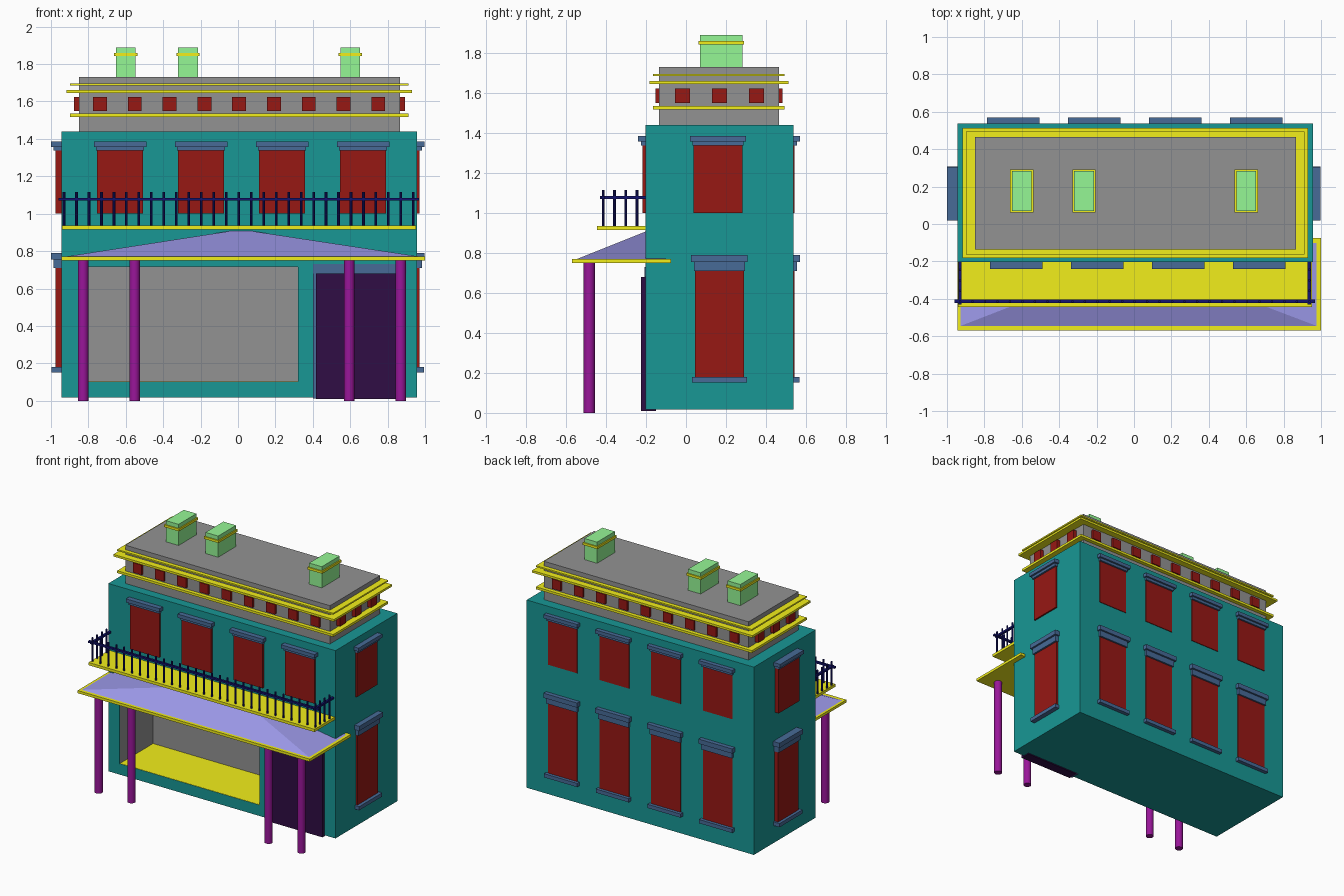
import bpy, bmesh

if "Cube" in bpy.data.objects:
    bpy.data.objects.remove(bpy.data.objects["Cube"])


def material(name, r, g, b):
    m = bpy.data.materials.new(name)
    m.diffuse_color = (r, g, b, 1)
    m.use_nodes = True
    m.node_tree.nodes["Principled BSDF"].inputs["Base Color"].default_value = m.diffuse_color
    return m


TEAL = material("teal", 0.009, 0.31, 0.3)
RED = material("red", 0.31, 0.009, 0.007)
YELLOW = material("yellow", 0.89, 0.86, 0.011)
SLATE = material("slate", 0.063, 0.145, 0.31)
NAVY = material("navy", 0.006, 0.006, 0.16)
PURPLE = material("purple", 0.32, 0.008, 0.32)
LILAC = material("lilac", 0.34, 0.325, 0.83)
GREEN = material("green", 0.3, 0.93, 0.3)
DARK = material("dark", 0.029, 0.004, 0.058)
GREY = material("grey", 0.29, 0.29, 0.29)


def finish(name, bm, mat=None):
    bmesh.ops.recalc_face_normals(bm, faces=bm.faces)
    me = bpy.data.meshes.new(name)
    bm.to_mesh(me)
    bm.free()
    ob = bpy.data.objects.new(name, me)
    bpy.context.collection.objects.link(ob)
    if mat:
        me.materials.append(mat)
    return ob


def box(name, x0, x1, y0, y1, z0, z1, mat=None):
    bm = bmesh.new()
    bmesh.ops.create_cube(bm, size=1)
    for v in bm.verts:
        v.co = (x1 if v.co.x > 0 else x0, y1 if v.co.y > 0 else y0, z1 if v.co.z > 0 else z0)
    return finish(name, bm, mat)


def post(name, x, y, z0, z1, r, sides, mat):
    bpy.ops.mesh.primitive_cylinder_add(vertices=sides, radius=r, depth=z1 - z0,
                                        location=(x, y, (z0 + z1) / 2))
    ob = bpy.context.object
    ob.name = name
    ob.data.materials.append(mat)
    bpy.ops.object.shade_smooth_by_angle()
    return ob


def wall_box(name, side, bounds, u, half, depth, z0, z1, mat):
    """Box set into one wall of a block; u is the position along that wall."""
    x0, x1, y0, y1 = bounds
    span = {"front": (u - half, u + half, y0 - depth, y0 + 0.02),
            "back": (u - half, u + half, y1 - 0.02, y1 + depth),
            "left": (x0 - depth, x0 + 0.02, u - half, u + half),
            "right": (x1 - 0.02, x1 + depth, u - half, u + half)}[side]
    return box(f"{side}_{name}", *span, z0, z1, mat)


# Main block with a shopfront recess
BODY = (-0.945, 0.958, -0.202, 0.538)
body = box("main_block", *BODY, 0.018, 1.44, TEAL)
cutter = box("recess_cutter", -0.85, 0.322, -0.4, 0.2, 0.1, 0.717)
cutter.hide_render = True
cutter.hide_viewport = True
cut = body.modifiers.new("recess", "BOOLEAN")
cut.object = cutter
cut.solver = "EXACT"

# Recess lining
box("recess_floor", -0.852, 0.324, -0.2, 0.2, 0.09, 0.102, YELLOW)
box("recess_back_wall", -0.852, 0.324, 0.195, 0.205, 0.1, 0.72, GREY)
box("recess_left_wall", -0.86, -0.848, -0.2, 0.197, 0.1, 0.72, GREY)
box("recess_right_wall", 0.32, 0.332, -0.2, 0.197, 0.1, 0.72, GREY)
box("recess_ceiling", -0.852, 0.324, -0.2, 0.197, 0.715, 0.725, GREY)

# Door
box("door_frame", 0.4, 0.9, -0.207, -0.15, 0.68, 0.73, SLATE)
box("door_jamb", 0.402, 0.416, -0.212, -0.15, 0.012, 0.68, SLATE)
box("door", 0.416, 0.865, -0.225, -0.15, 0.01, 0.68, DARK)

# Windows: pane depth and lintel depth differ per wall
DEPTHS = {"front": (0.015, 0.038), "back": (0.005, 0.032),
          "left": (0.03, 0.055), "right": (0.012, 0.04)}


def window(side, u, upper):
    pane, lintel = DEPTHS[side]
    z0, z1, z2, z3 = (1.0, 1.338, 1.358, 1.385) if upper else (0.18, 0.71, 0.755, 0.79)
    wall_box("window", side, BODY, u, 0.123, pane, z0, z1, RED)
    wall_box("lintel", side, BODY, u, 0.128, lintel - 0.014, z1, z2, SLATE)
    wall_box("lintel_cap", side, BODY, u, 0.141, lintel, z2, z3, SLATE)
    if not upper:
        wall_box("sill", side, BODY, u, 0.138, lintel - 0.003, 0.152, 0.18, SLATE)


for i in range(4):
    window("front", -0.63 + 0.433 * i, True)
    for upper in (True, False):
        window("back", -0.645 + 0.433 * i, upper)
for side in ("left", "right"):
    window(side, 0.16, True)
    window(side, 0.167, False)

# Attic storey with cornices and dentils
ATTIC = (-0.85, 0.865, -0.135, 0.465)
box("attic", *ATTIC, 1.43, 1.73, GREY)
for z0, z1, e in ((1.517, 1.535, 0.047), (1.645, 1.661, 0.066), (1.685, 1.696, 0.047)):
    x0, x1, y0, y1 = ATTIC
    box("cornice", x0 - e, x1 + e, y0 - e + 0.018, y1 + e - 0.018, z0, z1, YELLOW)
for i in range(9):
    for side in ("front", "back"):
        wall_box("dentil", side, ATTIC, -0.738 + 0.186 * i, 0.037, 0.017, 1.55, 1.624, RED)
for i in range(3):
    for side in ("left", "right"):
        wall_box("dentil", side, ATTIC, -0.018 + 0.185 * i, 0.037, 0.028, 1.55, 1.624, RED)

# Chimneys
for x in (-0.6, -0.268, 0.6):
    box("chimney", x - 0.053, x + 0.053, 0.07, 0.283, 1.72, 1.89, GREEN)
    box("chimney_band", x - 0.062, x + 0.062, 0.062, 0.291, 1.842, 1.86, YELLOW)

# Balcony and railing
box("balcony_floor", -0.94, 0.953, -0.445, -0.19, 0.915, 0.936, YELLOW)
box("front_rail", -0.96, 0.968, -0.422, -0.405, 1.071, 1.085, NAVY)
for i in range(29):
    post("front_baluster", -0.93 + 0.0667 * i, -0.414, 0.93, 1.115, 0.007, 8, NAVY)
for x in (-0.93, 0.937):
    box("side_rail", x - 0.009, x + 0.009, -0.43, -0.19, 1.071, 1.085, NAVY)
    for i in range(3):
        post("side_baluster", x, -0.357 + 0.056 * i, 0.93, 1.115, 0.007, 8, NAVY)

# Porch roof: thin slab with a low hipped top
box("porch_slab", -0.945, 1.0, -0.57, -0.075, 0.75, 0.77, YELLOW)
bm = bmesh.new()
base = [bm.verts.new(p) for p in ((-0.94, -0.55, 0.768), (0.99, -0.55, 0.768),
                                  (0.99, -0.1, 0.768), (-0.94, -0.1, 0.768))]
apex = bm.verts.new((0.015, -0.18, 0.916))
bm.faces.new(base)
for i in range(4):
    bm.faces.new((base[i], base[(i + 1) % 4], apex))
finish("porch_roof", bm, LILAC)

# Porch columns
for x in (-0.828, -0.553, 0.595, 0.87):
    post("porch_column", x, -0.484, 0, 0.755, 0.028, 24, PURPLE)
